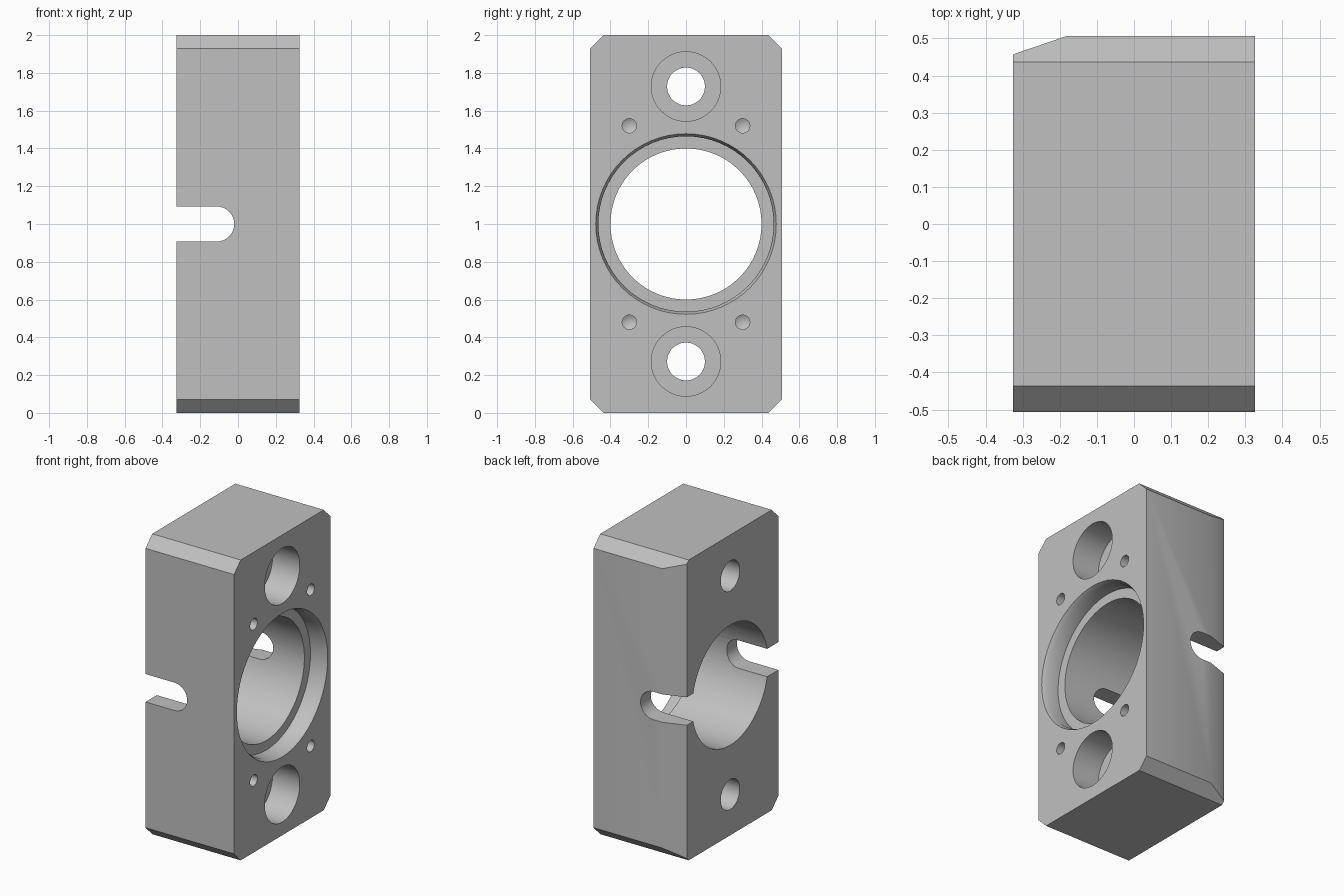
import bpy, bmesh
from math import cos, sin, pi, radians
from mathutils import Vector

cube = bpy.data.objects.get("Cube")
if cube:
    bpy.data.objects.remove(cube, do_unlink=True)

HX, HY, MID = 0.326, 0.507, 1.0   # half thickness, half width, mid height
CHAMFER = 0.07
SEGMENTS = 48

metal = bpy.data.materials.new("plain_grey")
metal.use_nodes = True
grey = (0.53, 0.53, 0.53, 1)
metal.diffuse_color = grey
metal.node_tree.nodes["Principled BSDF"].inputs["Base Color"].default_value = grey


def add_object(name, bm):
    bmesh.ops.recalc_face_normals(bm, faces=bm.faces)
    mesh = bpy.data.meshes.new(name)
    bm.to_mesh(mesh)
    bm.free()
    mesh.materials.append(metal)
    obj = bpy.data.objects.new(name, mesh)
    bpy.context.collection.objects.link(obj)
    return obj


def slice_off(bm, point, normal):
    """Remove everything beyond a plane and cap the opening."""
    geom = bm.verts[:] + bm.edges[:] + bm.faces[:]
    bmesh.ops.bisect_plane(bm, geom=geom, plane_co=point, plane_no=normal, clear_outer=True)
    bmesh.ops.holes_fill(bm, edges=[e for e in bm.edges if e.is_boundary])


def turned_cutter(name, y, z, profile, segments=SEGMENTS):
    """Solid turned about an x-parallel axis from (x, radius) pairs."""
    bm = bmesh.new()
    rings = []
    for x, r in profile:
        if r == 0:
            rings.append([bm.verts.new((x, y, z))] * segments)
        else:
            angles = [2 * pi * i / segments for i in range(segments)]
            rings.append([bm.verts.new((x, y + r * cos(a), z + r * sin(a))) for a in angles])
    for a, b in zip(rings, rings[1:]):
        for i in range(segments):
            j = (i + 1) % segments
            bm.faces.new(list(dict.fromkeys((a[i], a[j], b[j], b[i]))))
    for ring in (rings[0], rings[-1]):
        if ring[0] is not ring[1]:
            bm.faces.new(ring)
    return add_object(name, bm)


def slot_cutter(name, end_x, radius):
    """Round-ended slot running through the full width."""
    bm = bmesh.new()
    cx = end_x - radius
    outline = [(-HX - 0.1, MID - radius)]
    for i in range(17):
        a = -pi / 2 + pi * i / 16
        outline.append((cx + radius * cos(a), MID + radius * sin(a)))
    outline.append((-HX - 0.1, MID + radius))
    face = bm.faces.new([bm.verts.new((x, -HY - 0.1, z)) for x, z in outline])
    side = bmesh.ops.extrude_face_region(bm, geom=[face])["geom"]
    verts = [v for v in side if isinstance(v, bmesh.types.BMVert)]
    bmesh.ops.translate(bm, verts=verts, vec=(0, 2 * HY + 0.2, 0))
    return add_object(name, bm)


# Block with four chamfered long edges and one tapered back corner
bm = bmesh.new()
bmesh.ops.create_cube(bm, size=1)
bmesh.ops.scale(bm, vec=(2 * HX, 2 * HY, 2), verts=bm.verts)
bmesh.ops.translate(bm, vec=(0, 0, MID), verts=bm.verts)
for sy in (-1, 1):
    for sz in (-1, 1):
        slice_off(bm, Vector((0, sy * (HY - CHAMFER), MID + sz)), Vector((0, sy, sz)).normalized())
slice_off(bm, Vector((-0.18, HY, MID)), Vector((-0.05, 0.146, 0)).normalized())
block = add_object("bearing_block", bm)

# Central bore with a stepped seat and a lead-in
OUT = HX + 0.02
cutters = [turned_cutter("bore_cutter", 0, MID, [
    (-OUT, 0.4), (HX - 0.117, 0.4), (HX - 0.117, 0.464),
    (HX - 0.03, 0.464), (HX, 0.478), (OUT, 0.487)], 64)]

# Counterbored bolt holes and blind drilled holes, mirrored about mid height
for s in (-1, 1):
    cutters.append(turned_cutter("bolt_hole_cutter", 0, MID + s * 0.728, [
        (-OUT, 0.1), (HX - 0.2, 0.1), (HX - 0.2, 0.184), (OUT, 0.184)]))
    for y in (-0.3, 0.3):
        cutters.append(turned_cutter("small_hole_cutter", y, MID + s * 0.52, [
            (HX - 0.2, 0), (HX - 0.178, 0.038), (OUT, 0.038)], 24))

# Cross slot
cutters.append(slot_cutter("slot_cutter", -0.02, 0.093))

# Cut and shade
bpy.ops.object.select_all(action="DESELECT")
bpy.context.view_layer.objects.active = block
block.select_set(True)
for cutter in cutters:
    cutter.hide_render = True
    mod = block.modifiers.new(cutter.name, "BOOLEAN")
    mod.operation = "DIFFERENCE"
    mod.solver = "EXACT"
    mod.object = cutter
    bpy.ops.object.modifier_apply(modifier=mod.name)
    bpy.data.objects.remove(cutter, do_unlink=True)
bpy.ops.object.shade_smooth_by_angle(angle=radians(25))
